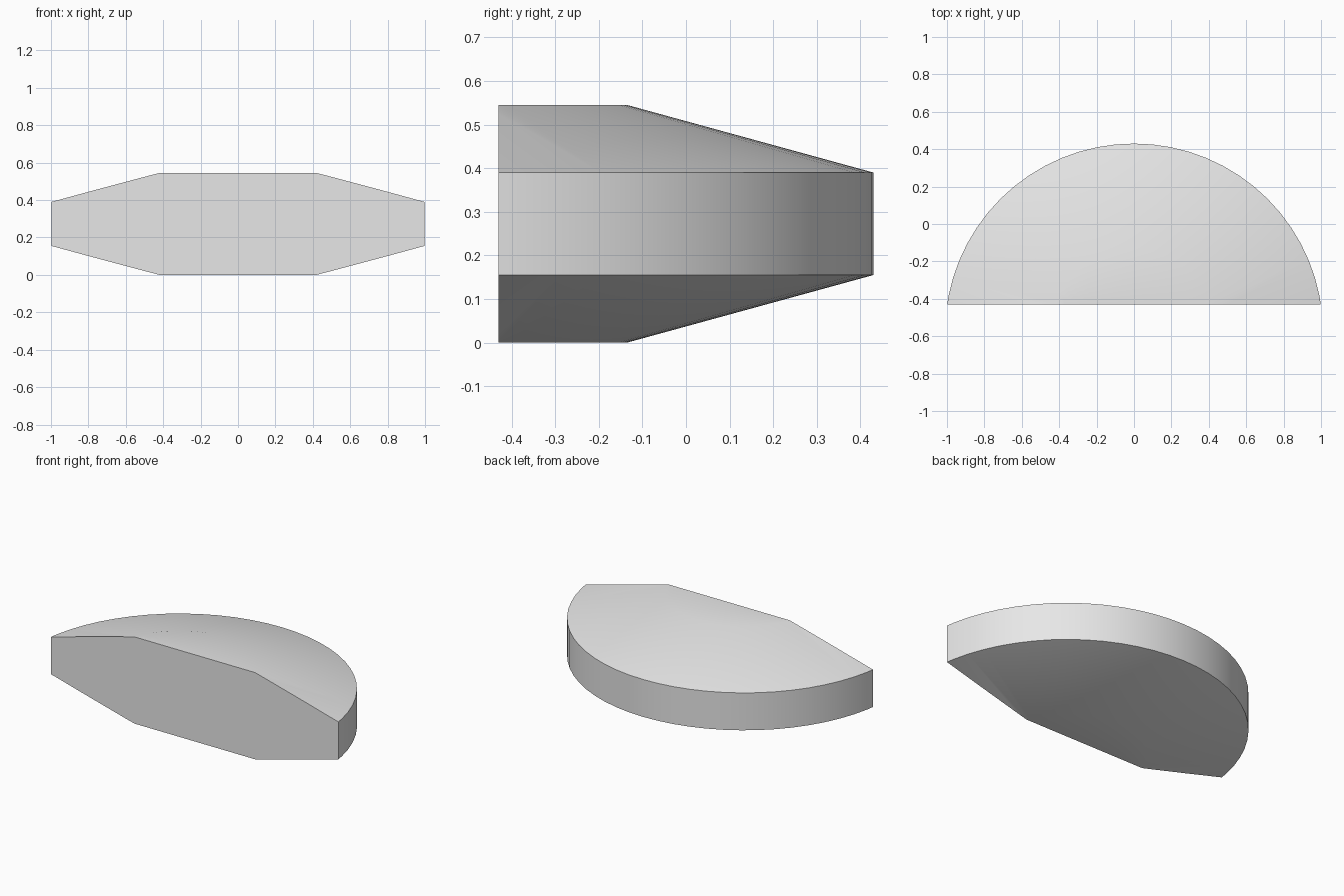
import bpy
import bmesh
import math
from mathutils import Vector

cube = bpy.data.objects.get("Cube")
if cube:
    bpy.data.objects.remove(cube, do_unlink=True)

AXIS_Y = -0.581    # centre of the full disc
CUT_Y = -0.43      # flat front face
RIM, PLATEAU = 1.011, 0.446
HEIGHT, RIM_LOW, RIM_HIGH = 0.545, 0.155, 0.39

# Single grey material
grey = bpy.data.materials.new("plain grey")
grey.use_nodes = True
colour = (0.8, 0.8, 0.8, 1)
grey.diffuse_color = colour
grey.node_tree.nodes["Principled BSDF"].inputs["Base Color"].default_value = colour

# Bevelled disc: spin half of its cross-section around the vertical axis
bm = bmesh.new()
profile = [(0, 0), (PLATEAU, 0), (RIM, RIM_LOW),
           (RIM, RIM_HIGH), (PLATEAU, HEIGHT), (0, HEIGHT)]
verts = [bm.verts.new((0, AXIS_Y + r, z)) for r, z in profile]
edges = [bm.edges.new(pair) for pair in zip(verts, verts[1:])]
bmesh.ops.spin(bm, geom=verts + edges, cent=(0, AXIS_Y, 0), axis=(0, 0, 1),
               angle=math.tau, steps=64)
bmesh.ops.remove_doubles(bm, verts=bm.verts, dist=0.0005)

# Slice off the front portion and close the flat face
cut = bmesh.ops.bisect_plane(bm, geom=bm.verts[:] + bm.edges[:] + bm.faces[:],
                             plane_co=Vector((0, CUT_Y, 0)),
                             plane_no=Vector((0, -1, 0)), clear_outer=True)
rim_edges = [e for e in cut["geom_cut"] if isinstance(e, bmesh.types.BMEdge)]
bmesh.ops.contextual_create(bm, geom=rim_edges)
bmesh.ops.recalc_face_normals(bm, faces=bm.faces)

mesh = bpy.data.meshes.new("bevelled_disc_segment")
bm.to_mesh(mesh)
bm.free()
mesh.materials.append(grey)
segment = bpy.data.objects.new("bevelled_disc_segment", mesh)
bpy.context.collection.objects.link(segment)

# Smooth the round surfaces, keep the rim and front edges crisp
bpy.ops.object.select_all(action="DESELECT")
segment.select_set(True)
bpy.context.view_layer.objects.active = segment
bpy.ops.object.shade_smooth_by_angle(angle=math.radians(30))
